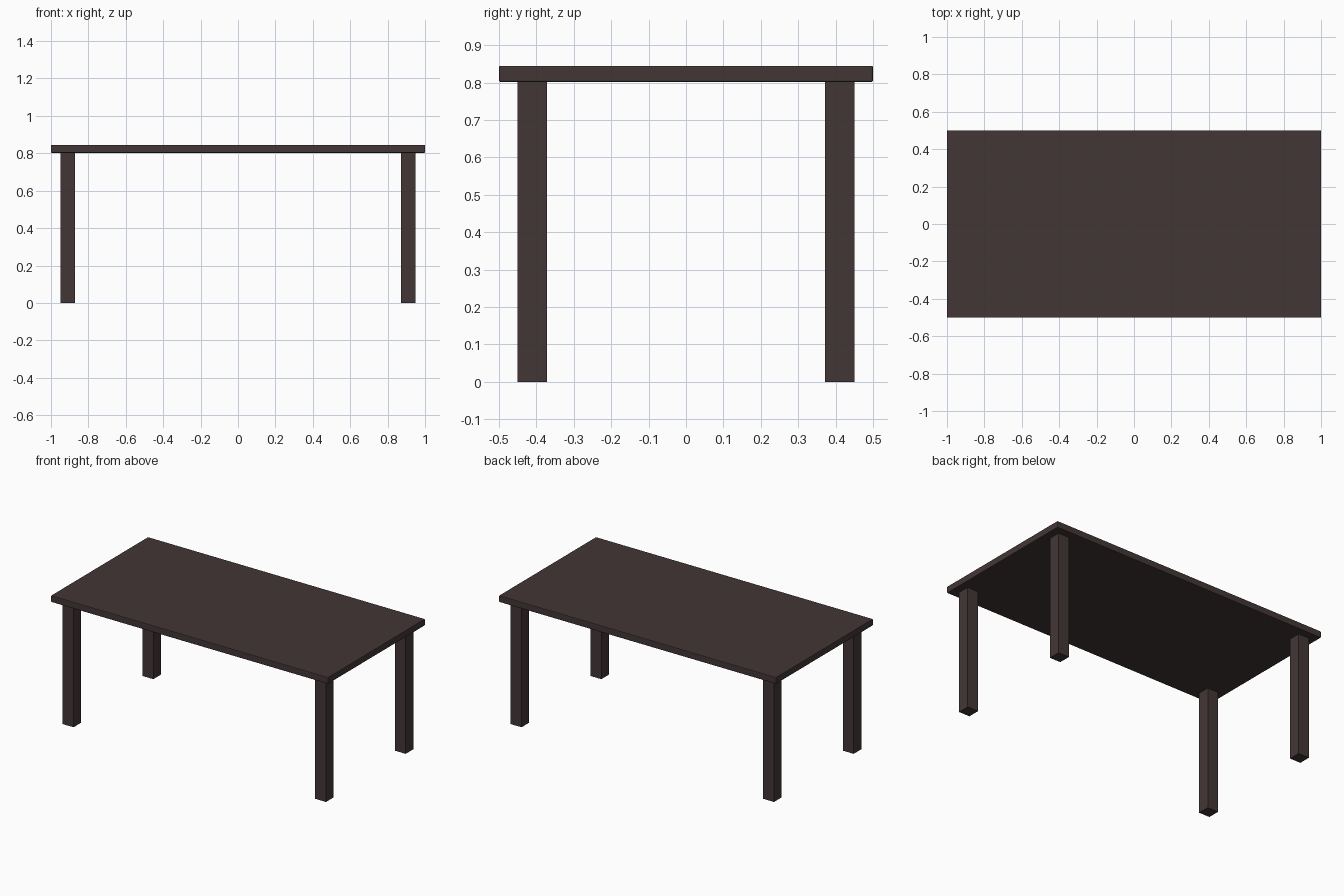
import bpy

if "Cube" in bpy.data.objects:
    bpy.data.objects.remove(bpy.data.objects["Cube"])

wood = bpy.data.materials.new("dark_brown_wood")
wood.diffuse_color = (0.056, 0.037, 0.037, 1.0)
wood.use_nodes = True
wood.node_tree.nodes["Principled BSDF"].inputs["Base Color"].default_value = wood.diffuse_color


def box(name, center, size, bevel=0.0):
    """Box with real dimensions and an optional softened edge."""
    bpy.ops.mesh.primitive_cube_add(size=1, location=center)
    ob = bpy.context.object
    ob.name = name
    ob.scale = size
    bpy.ops.object.transform_apply(location=False, rotation=False, scale=True)
    ob.data.materials.append(wood)
    if bevel:
        mod = ob.modifiers.new("soft_edges", "BEVEL")
        mod.width = bevel
        mod.segments = 2
    return ob


HEIGHT = 0.845      # overall height
UNDERSIDE = 0.802   # bottom of the top board
LEG = 0.078         # leg thickness

# Table top
box("table_top", (0, 0, (HEIGHT + UNDERSIDE) / 2),
    (2.0, 1.0, HEIGHT - UNDERSIDE), bevel=0.004)

# Four square legs, inset 0.05 from the edges of the top
for x_name, sx in (("left", -1), ("right", 1)):
    for y_name, sy in (("front", -1), ("back", 1)):
        box(f"{y_name}_{x_name}_leg",
            (sx * (0.95 - LEG / 2), sy * (0.45 - LEG / 2), UNDERSIDE / 2),
            (LEG, LEG, UNDERSIDE))
